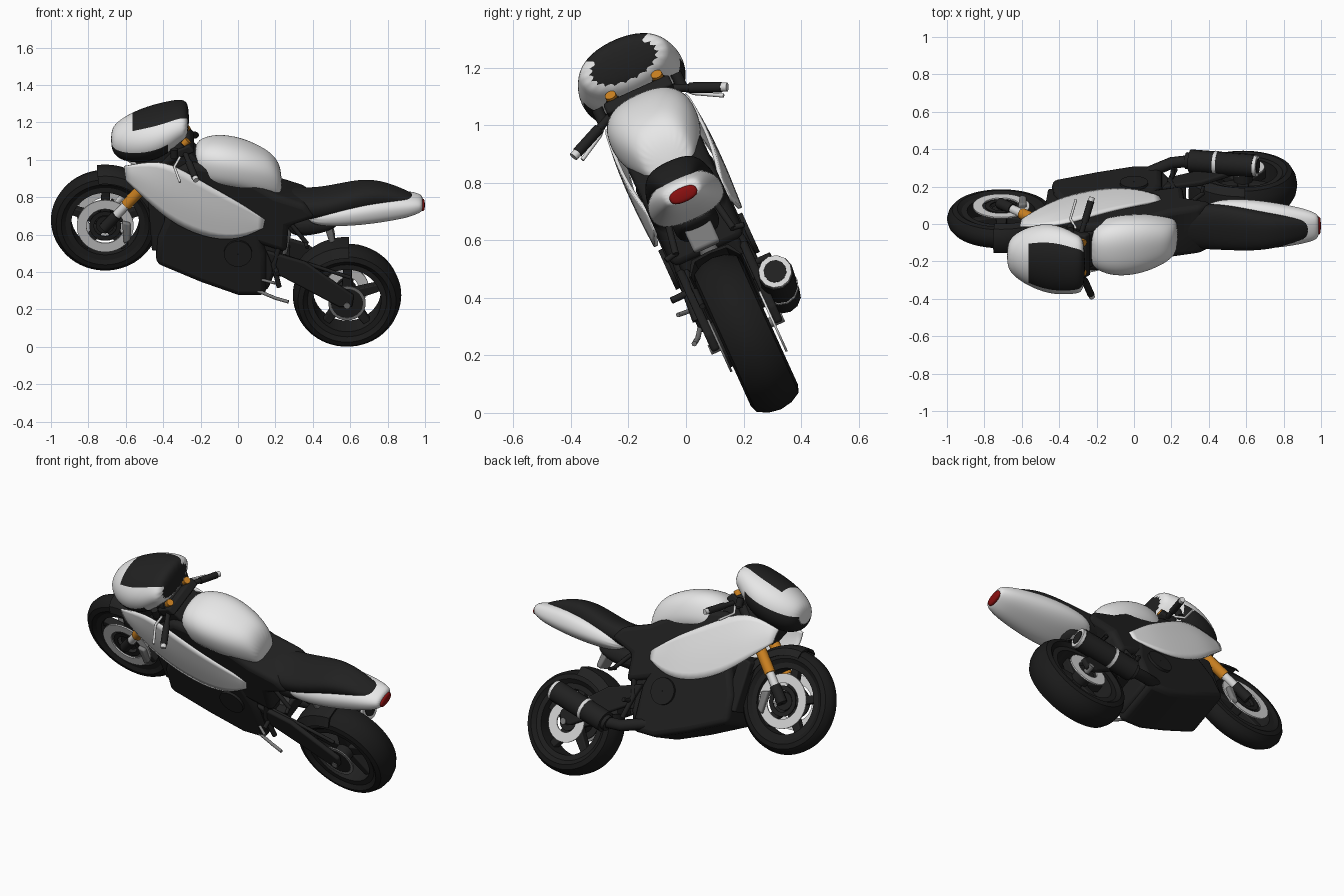
import bpy, bmesh
from math import sin, cos, pi, radians, tau
from mathutils import Matrix, Vector

cube = bpy.data.objects.get("Cube")
if cube:
    bpy.data.objects.remove(cube)

# The machine leans sideways; parts are built upright, then leaned
LEAN, OFFSET = radians(24.4), 0.305
POSE = Matrix.Rotation(LEAN, 4, 'X') @ Matrix.Translation((0, OFFSET, 0))


def at(x, z, d=0.0):
    """Upright point for a leaned x, height z and sideways distance d."""
    return Vector((x, d, (z - (OFFSET + d) * sin(LEAN)) / cos(LEAN)))


def material(name, r, g, b):
    m = bpy.data.materials.new(name)
    m.use_nodes = True
    m.diffuse_color = (r, g, b, 1)
    node = m.node_tree.nodes["Principled BSDF"]
    node.inputs["Base Color"].default_value = (r, g, b, 1)
    node.inputs["Roughness"].default_value = 0.6
    return m


WHITE = material("white paint", .8, .8, .8)
BLACK = material("black plastic", .015, .015, .015)
RUBBER = material("tyre rubber", .011, .011, .011)
METAL = material("light metal", .7, .7, .7)
GREY = material("grey metal", .2, .2, .2)
ORANGE = material("orange anodised", .6, .22, .015)
RED = material("red lens", .25, .005, .005)


def finish(name, bm, mats, mirror=False, subsurf=0, bevel=0, thick=0):
    bmesh.ops.recalc_face_normals(bm, faces=bm.faces)
    me = bpy.data.meshes.new(name)
    bm.to_mesh(me)
    bm.free()
    me.shade_smooth()
    if not subsurf:
        me.set_sharp_from_angle(angle=radians(35))
    ob = bpy.data.objects.new(name, me)
    bpy.context.collection.objects.link(ob)
    for m in mats:
        me.materials.append(m)
    if bevel:
        b = ob.modifiers.new("bevel", 'BEVEL')
        b.width, b.segments = bevel, 3
    if subsurf:
        s = ob.modifiers.new("smooth", 'SUBSURF')
        s.levels = s.render_levels = subsurf
        s.boundary_smooth = 'PRESERVE_CORNERS'
    if thick:
        ob.modifiers.new("thickness", 'SOLIDIFY').thickness = thick
    if mirror:
        ob.modifiers.new("mirror", 'MIRROR').use_axis = (False, True, False)
    ob.matrix_world = POSE


def grid(bm, rows, wrap_rows=False, wrap_cols=False):
    vs = [[bm.verts.new(p) for p in r] for r in rows]
    n, m = len(vs), len(vs[0])
    for i in range(n if wrap_rows else n - 1):
        for j in range(m if wrap_cols else m - 1):
            k, l = (i + 1) % n, (j + 1) % m
            bm.faces.new((vs[i][j], vs[k][j], vs[k][l], vs[i][l]))
    return vs


def loft(name, stations, mats, paint=None, power=2.5, sides=20):
    """Skin rounded sections given as (x, top, bottom, half width)."""
    rows = []
    for x, top, bottom, w in stations:
        c, h = at(x, (top + bottom) / 2), (top - bottom) / 2 / cos(LEAN)
        ring = []
        for i in range(sides):
            u, v = cos(tau * (i + .5) / sides), sin(tau * (i + .5) / sides)
            su, sv = (abs(t) ** (2 / power) * (1 if t > 0 else -1) for t in (u, v))
            ring.append(c + Vector((0, w * su, h * sv)))
        rows.append(ring)
    bm = bmesh.new()
    vs = grid(bm, rows, wrap_cols=True)
    if paint:
        for i, f in enumerate(bm.faces):
            f.material_index = paint(i // sides, i % sides + 1)
    bm.faces.new(vs[0])
    bm.faces.new(vs[-1]).material_index = len(mats) - 1
    finish(name, bm, mats, subsurf=2)


def prism(name, outlines, d0, d1, mat, mirror=False, bevel=.01):
    bm = bmesh.new()
    for line in outlines:
        vs = grid(bm, [[Vector((p.x, d, p.z)) for p in line] for d in (d0, d1)], wrap_cols=True)
        bm.faces.new(vs[0])
        bm.faces.new(vs[1])
    finish(name, bm, [mat], mirror, bevel=bevel)


def lathe(name, center, profile, mat, a0=0, a1=360, n=48, mirror=False):
    """Turn a closed (radius, sideways) profile about the axle direction."""
    full = a1 - a0 == 360
    angles = [radians(a0 + (a1 - a0) * i / n) for i in range(n if full else n + 1)]
    bm = bmesh.new()
    vs = grid(bm, [[Vector((center.x + r * cos(a), d, center.z + r * sin(a)))
                    for r, d in profile] for a in angles], full, True)
    if not full:
        bm.faces.new(vs[0])
        bm.faces.new(vs[-1])
    finish(name, bm, [mat], mirror)


def ring(r0, r1, d0, d1):
    return [(r0, d0), (r1, d0), (r1, d1), (r0, d1)]


def tube(name, points, radius, mat, both=False):
    cu = bpy.data.curves.new(name, 'CURVE')
    cu.dimensions, cu.bevel_depth, cu.use_fill_caps = '3D', radius, True
    cu.bevel_resolution = 4
    for side in ((1, -1) if both else (1,)):
        sp = cu.splines.new('POLY')
        sp.points.add(len(points) - 1)
        for q, p in zip(sp.points, points):
            q.co = (p[0], p[1] * side, p[2], 1)
        sp.use_smooth = True
    cu.materials.append(mat)
    ob = bpy.data.objects.new(name, cu)
    bpy.context.collection.objects.link(ob)
    ob.matrix_world = POSE


# Wheels: tyre, rim, five spokes, hub
FRONT, REAR = at(-.71, .677), at(.583, .276)
for end, c, w in (("front", FRONT, .06), ("rear", REAR, .09)):
    lathe(end + "_tyre", c, [(.2, -w * .7), (.235, -w), (.262, -w * .9), (.282, -w * .5), (.29, 0),
                             (.282, w * .5), (.262, w * .9), (.235, w), (.2, w * .7)], RUBBER, n=64)
    lathe(end + "_rim", c, ring(.182, .214, -w * .8, w * .8), BLACK)
    lathe(end + "_hub", c, ring(.012, .05, -w, w), BLACK, n=24)
    spokes = []
    for i in range(5):
        a = tau * i / 5 + .3
        u, v = Vector((cos(a), 0, sin(a))), Vector((-sin(a), 0, cos(a)))
        spokes.append([c + u * .03 - v * .03, c + u * .19 - v * .02, c + u * .19 + v * .02, c + u * .03 + v * .03])
    prism(end + "_spokes", spokes, -.025, .025, BLACK, bevel=.006)

# Brakes and final drive
lathe("front_brake_discs", FRONT, ring(.1, .152, -.078, -.07), METAL, mirror=True)
lathe("front_disc_carriers", FRONT, ring(.06, .085, -.076, -.07), BLACK, mirror=True)
lathe("rear_brake_disc", REAR, ring(.06, .115, .098, .106), METAL)
lathe("rear_sprocket", REAR, ring(.085, .1, -.106, -.098), GREY)
lathe("sprocket_carrier", REAR, ring(.02, .085, -.104, -.09), BLACK)
calipers = [at(-.62, .67, -.09), at(-.575, .66, -.09), at(-.575, .57, -.09), at(-.61, .55, -.09)]
prism("front_calipers", [calipers], -.1, -.06, GREY, mirror=True)

# Mudguards
lathe("front_mudguard", FRONT, [(.25, -.085), (.29, -.07), (.308, -.04), (.313, 0), (.308, .04), (.29, .07),
                                (.25, .085), (.25, .078), (.285, .063), (.304, 0), (.285, -.063), (.25, -.078)],
      BLACK, -2, 98, 24)
lathe("rear_hugger", REAR, [(.26, -.1), (.31, -.07), (.315, 0), (.31, .07), (.26, .1),
                            (.26, .093), (.3, .06), (.305, 0), (.3, -.06), (.26, -.093)], BLACK, 88, 158, 20)

# Fork legs run from the axle up to the bars
top = Vector((-.28, -.088, 1.1))
axle = Vector((FRONT.x, -.088, FRONT.z))
for name, t0, t1, r, mat in (("fork_feet", -.02, .14, .03, BLACK), ("fork_sliders", .13, .27, .024, METAL),
                             ("fork_tubes", .26, .6, .031, ORANGE), ("fork_uppers", .6, .98, .028, BLACK),
                             ("fork_caps", .98, 1.03, .02, ORANGE)):
    tube(name, [axle.lerp(top, t0), axle.lerp(top, t1)], r, mat, True)
tube("front_axle", [axle, axle + Vector((0, .176, 0))], .016, BLACK)
prism("fork_clamp", [[Vector(p) for p in ((-.35, 0, 1.06), (-.26, 0, 1.1), (-.23, 0, 1.06), (-.32, 0, 1.02))]],
      -.125, .125, BLACK)

# Bars, grips and levers
bar_in, bar_out = Vector((-.29, .09, 1.06)), Vector((-.23, .275, .98))
tube("clip_on_bars", [bar_in, bar_out], .014, BLACK, True)
tube("grips", [bar_in.lerp(bar_out, .45), bar_out], .019, BLACK, True)
tube("bar_ends", [bar_out, bar_in.lerp(bar_out, 1.1)], .016, METAL, True)
tube("levers", [(-.31, .14, 1.04), (-.34, .18, 1.0), (-.31, .27, .95)], .007, METAL, True)
tube("fluid_reservoirs", [(-.34, .15, 1.04), (-.34, .15, 1.09)], .02, BLACK, True)


# Nose fairing: white sides, dark screen on top and dark chin below
def nose_paint(station, side):
    screen = station >= 2 and 3 <= side <= 7
    chin = station < 4 and 11 <= side <= 19
    return 1 if screen or chin else 0


loft("nose_fairing", [(-.68, 1.15, 1.07, .06), (-.65, 1.19, 1.02, .11), (-.57, 1.235, 1.0, .165),
                      (-.46, 1.27, 1.015, .2), (-.37, 1.29, 1.06, .19), (-.31, 1.3, 1.12, .17),
                      (-.26, 1.285, 1.15, .155)], [WHITE, BLACK], nose_paint, power=2.1)
prism("dash_mount", [[at(-.56, 1.04), at(-.3, 1.12), at(-.18, 1.0), at(-.3, .9), at(-.48, .92)]], -.1, .1, BLACK)

# Side fairing panels
bm = bmesh.new()
grid(bm, [[at(*p) for p in row] for row in (
    [(-.61, .965, -.13), (-.42, 1.0, -.155), (-.29, .94, -.165), (-.14, .85, -.17), (0, .775, -.165), (.145, .68, -.14)],
    [(-.605, .93, -.14), (-.46, .88, -.175), (-.33, .79, -.18), (-.14, .71, -.178), (0, .675, -.17), (.14, .66, -.145)],
    [(-.6, .89, -.135), (-.48, .77, -.165), (-.34, .65, -.17), (-.14, .57, -.17), (.02, .575, -.165), (.135, .635, -.145)])])
finish("side_panels", bm, [WHITE], mirror=True, subsurf=2, thick=.012)


# Black bodywork and engine
def outline(points, d):
    return [[at(x, z, d) for x, z in points]]


prism("belly_fairing", outline([(-.44, .44), (-.43, .58), (-.36, .74), (-.1, .8), (.08, .7), (.15, .5), (.15, .27),
                                (0, .27), (-.2, .34)], -.14), -.145, .145, BLACK, bevel=.03)
prism("engine_rear", outline([(.05, .7), (.2, .68), (.26, .55), (.2, .4), (.16, .3), (.05, .3)], -.11),
      -.115, .115, BLACK, bevel=.02)
prism("frame_cover", outline([(-.4, .9), (-.26, .98), (-.08, .95), (.08, .88), (.2, .81), (.36, .76), (.42, .69),
                              (.27, .64), (.26, .5), (.1, .55), (-.25, .7)], -.13), -.14, .14, BLACK, bevel=.03)
prism("radiator", outline([(-.46, .56), (-.48, .82), (-.4, .84), (-.38, .56)], 0), -.12, .12, BLACK)
lathe("engine_covers", at(0, .5, -.15), ring(.002, .075, -.16, -.13), BLACK, mirror=True, n=32)

# Tank, seat and tail
loft("fuel_tank", [(-.235, 1.06, .92, .09), (-.2, 1.1, .9, .13), (-.1, 1.115, .88, .165), (.02, 1.095, .86, .162),
                   (.12, 1.055, .83, .14), (.2, 1.01, .81, .105), (.235, .93, .81, .075)], [WHITE])
loft("seat", [(.15, .87, .72, .1), (.3, .83, .7, .125), (.42, .825, .71, .13), (.54, .85, .73, .125),
              (.67, .88, .76, .11), (.78, .87, .77, .09), (.88, .835, .77, .065), (.96, .8, .765, .04)], [BLACK])
loft("tail_fairing", [(.36, .755, .68, .11), (.5, .79, .67, .14), (.65, .815, .675, .14), (.8, .825, .69, .12),
                      (.92, .815, .71, .095), (.97, .805, .73, .075), (.99, .79, .74, .06)], [WHITE])
loft("tail_light", [(.95, .775, .74, .04), (.985, .785, .732, .056), (1.0, .78, .737, .05)], [RED], sides=12)
loft("undertail", [(.26, .72, .6, .09), (.4, .71, .61, .08), (.48, .7, .63, .07), (.54, .69, .66, .05)], [BLACK])
prism("plate_bracket", outline([(.46, .66), (.5, .67), (.52, .58), (.49, .57)], 0), -.05, .05, GREY)

# Swingarm, chain and shock
prism("swingarm", outline([(.15, .52), (.36, .46), (.62, .28), (.61, .22), (.54, .22), (.2, .4)], -.11),
      -.135, -.105, BLACK, mirror=True)
prism("swingarm_bridge", outline([(.18, .52), (.28, .5), (.27, .42), (.18, .43)], 0), -.12, .12, BLACK)
tube("chain", [at(.2, .5, -.1), at(.6, .37, -.1)], .01, BLACK)
tube("rear_shock", [at(.22, .46), at(.26, .66)], .035, GREY)
tube("rear_axle", [REAR - Vector((0, .14, 0)), REAR + Vector((0, .14, 0))], .018, GREY)

# Exhaust on one side only
start, end = Vector((.3, .17, .23)), Vector((.66, .18, .32))
tube("exhaust_pipe", [(0, .08, .3), (.1, .13, .27), (.2, .16, .235), start], .032, BLACK)
for name, t0, t1, r, mat in (("muffler_cone", -.06, .04, .045, BLACK), ("muffler", 0, .95, .062, BLACK),
                             ("muffler_band", .36, .41, .065, METAL), ("muffler_cap", .88, 1.0, .058, METAL),
                             ("muffler_outlet", .9, 1.01, .04, BLACK)):
    tube(name, [start.lerp(end, t0), start.lerp(end, t1)], r, mat)

# Foot controls and stand
tube("footpegs", [at(.2, .42, -.12), at(.21, .39, -.19)], .012, BLACK, True)
tube("rear_footpegs", [at(.36, .56, -.1), at(.37, .53, -.15)], .01, BLACK, True)
tube("peg_brackets", [at(.24, .6, -.11), at(.19, .44, -.13), at(.22, .32, -.14)], .014, BLACK, True)
tube("rear_peg_brackets", [at(.28, .66, -.09), at(.37, .55, -.11)], .012, BLACK, True)
tube("gear_lever", [at(.12, .36, -.13), at(.2, .34, -.19)], .008, GREY)
tube("side_stand", [at(.08, .31, -.13), at(.2, .26, -.16), at(.27, .24, -.18)], .009, GREY)
